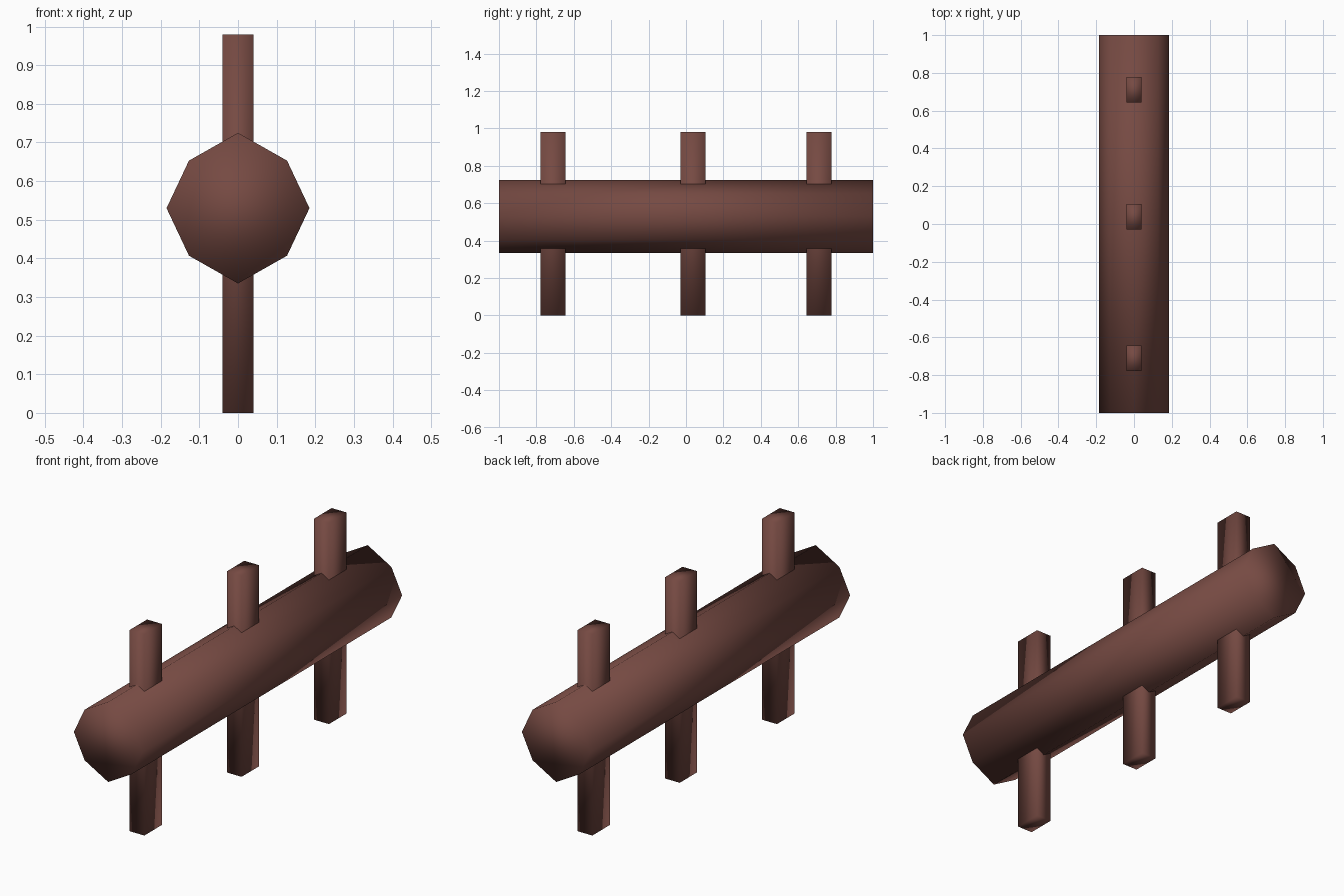
import bpy, bmesh
from mathutils import Matrix

if "Cube" in bpy.data.objects:
    bpy.data.objects.remove(bpy.data.objects["Cube"])

wood = bpy.data.materials.new("dark_brown_wood")
wood.diffuse_color = (0.18, 0.068, 0.055, 1)
wood.use_nodes = True
wood.node_tree.nodes["Principled BSDF"].inputs["Base Color"].default_value = wood.diffuse_color


def add_object(name, bm):
    bmesh.ops.recalc_face_normals(bm, faces=bm.faces)
    for f in bm.faces:
        f.smooth = True  # fully smooth, including corners
    mesh = bpy.data.meshes.new(name)
    bm.to_mesh(mesh)
    bm.free()
    mesh.materials.append(wood)
    obj = bpy.data.objects.new(name, mesh)
    bpy.context.collection.objects.link(obj)


# Eight-sided log lying along y
profile = [(0, 0.195), (0.127, 0.123), (0.185, 0), (0.127, -0.123),
           (0, -0.195), (-0.127, -0.123), (-0.185, 0), (-0.127, 0.123)]
bm = bmesh.new()
cap = bm.faces.new([bm.verts.new((x, -1, 0.53 + z)) for x, z in profile])
ext = bmesh.ops.extrude_face_region(bm, geom=[cap], use_keep_orig=True)
verts = [g for g in ext["geom"] if isinstance(g, bmesh.types.BMVert)]
bmesh.ops.translate(bm, verts=verts, vec=(0, 2, 0))
add_object("log", bm)

# Upright stakes passing through the log
for name, y in (("front_stake", -0.711), ("middle_stake", 0.038), ("back_stake", 0.711)):
    bm = bmesh.new()
    bmesh.ops.create_cube(bm, size=1, matrix=Matrix.Translation((0, y, 0.49))
                          @ Matrix.Diagonal((0.08, 0.135, 0.98, 1)))
    add_object(name, bm)
